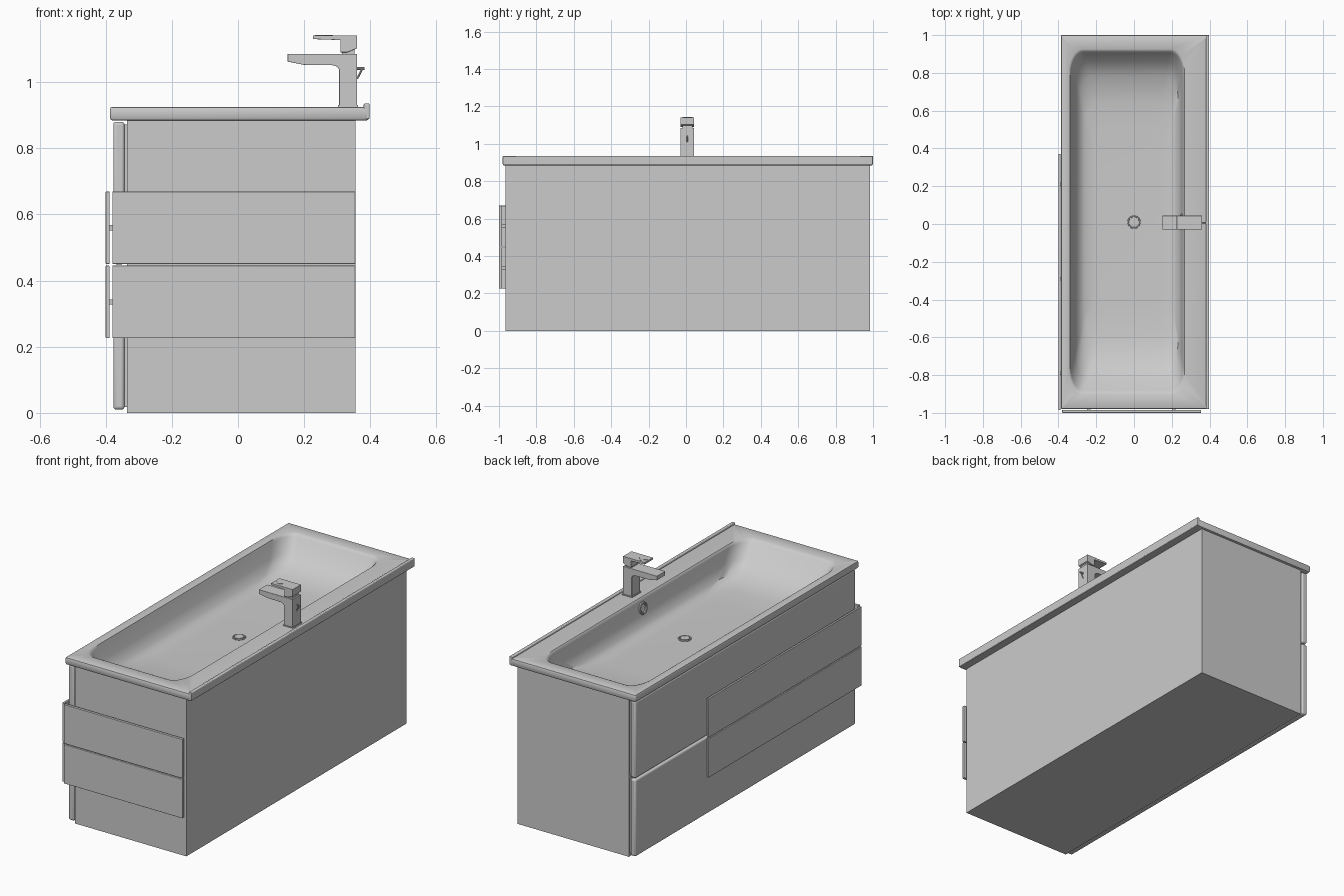
import bpy, bmesh, math
from mathutils import Vector, Matrix

cube = bpy.data.objects.get("Cube")
if cube:
    bpy.data.objects.remove(cube, do_unlink=True)

grey = bpy.data.materials.new("light grey")
grey.use_nodes = True
COLOUR = (0.6, 0.6, 0.6, 1)
grey.diffuse_color = COLOUR
next(n for n in grey.node_tree.nodes if n.type == "BSDF_PRINCIPLED").inputs["Base Color"].default_value = COLOUR


def finish(name, bm, bevel=0, smooth=False, fix=True):
    if fix:
        bmesh.ops.recalc_face_normals(bm, faces=bm.faces)
    mesh = bpy.data.meshes.new(name)
    bm.to_mesh(mesh)
    bm.free()
    mesh.materials.append(grey)
    ob = bpy.data.objects.new(name, mesh)
    bpy.context.collection.objects.link(ob)
    if bevel:
        mod = ob.modifiers.new("soft edges", "BEVEL")
        mod.width, mod.segments = bevel, 3
    if smooth or bevel:
        bpy.ops.object.select_all(action="DESELECT")
        ob.select_set(True)
        bpy.context.view_layer.objects.active = ob
        bpy.ops.object.shade_smooth_by_angle(angle=math.radians(35))
    return ob


def box(name, x, y, z, bevel=0, open_top=False):
    bm = bmesh.new()
    bmesh.ops.create_cube(bm, size=1)
    for v in bm.verts:
        v.co = [r[0] + (c + 0.5) * (r[1] - r[0]) for c, r in zip(v.co, (x, y, z))]
    if open_top:
        top = [f for f in bm.faces if f.calc_center_median().z > z[1] - 0.001]
        bmesh.ops.delete(bm, geom=top, context="FACES_ONLY")
    return finish(name, bm, bevel)


def prism(name, outline, y, bevel=0):
    """Side outline in x and z, extruded along y."""
    bm = bmesh.new()
    face = bm.faces.new([bm.verts.new((a, y[0], b)) for a, b in outline])
    side = bmesh.ops.extrude_face_region(bm, geom=[face])["geom"]
    for v in side:
        if isinstance(v, bmesh.types.BMVert):
            v.co.y = y[1]
    return finish(name, bm, bevel)


def rod(name, start, end, radius, sides=24):
    a, b = Vector(start), Vector(end)
    bm = bmesh.new()
    bmesh.ops.create_cone(bm, cap_ends=True, segments=sides, radius1=radius, radius2=radius, depth=(b - a).length)
    turn = (b - a).to_track_quat("Z", "Y").to_matrix().to_4x4()
    bmesh.ops.transform(bm, matrix=Matrix.Translation((a + b) / 2) @ turn, verts=bm.verts)
    return finish(name, bm, smooth=sides > 8)


def ring(name, radius, thick, place):
    bm = bmesh.new()
    n, m = 28, 8
    rows = []
    for i in range(n):
        a = math.tau * i / n
        row = []
        for j in range(m):
            b = math.tau * j / m
            r = radius + thick * math.cos(b)
            row.append(bm.verts.new(place @ Vector((r * math.cos(a), r * math.sin(a), thick * math.sin(b)))))
        rows.append(row)
    for i in range(n):
        for j in range(m):
            p, q, k = rows[i], rows[(i + 1) % n], (j + 1) % m
            bm.faces.new((p[j], q[j], q[k], p[k]))
    return finish(name, bm, smooth=True)


# Cabinet carcass and the two drawer fronts on its long side
LENGTH = (-0.965, 0.985)
box("cabinet", (-0.335, 0.355), LENGTH, (0, 0.886), open_top=True)
for name, low, high in (("lower", 0.01, 0.441), ("upper", 0.449, 0.88)):
    box(name + "_drawer_front", (-0.377, -0.343), LENGTH, (low, high), bevel=0.009)
    box(name + "_drawer_core", (-0.346, -0.33), (-0.955, 0.975), (low + 0.008, high - 0.008))

# Overlay panels wrapping one corner, on small spacers
for name, low, high in (("lower", 0.226, 0.445), ("upper", 0.45, 0.669)):
    mid = (low + high) / 2
    box(name + "_front_panel", (-0.4, -0.388), (-0.985, 0.37), (low, high), bevel=0.002)
    box(name + "_side_panel", (-0.38, 0.355), (-1.0, -0.984), (low, high), bevel=0.002)
    for y in (-0.8, -0.3, 0.2):
        box(name + "_front_spacer", (-0.39, -0.375), (y, y + 0.02), (mid - 0.008, mid + 0.008))
    for x in (-0.25, 0.2):
        box(name + "_side_spacer", (x, x + 0.02), (-0.986, -0.96), (mid - 0.008, mid + 0.008))


# Washbasin: slab edge, flat rim and bowl in one surface
def rounded(x0, x1, y0, y1, z, rx, ry, steps=8):
    pts = []
    corners = ((x1 - rx, y1 - ry), (x0 + rx, y1 - ry), (x0 + rx, y0 + ry), (x1 - rx, y0 + ry))
    for q, (cx, cy) in enumerate(corners):
        for i in range(steps + 1):
            a = math.pi / 2 * (q + i / steps)
            pts.append((cx + rx * math.cos(a), cy + ry * math.sin(a), z))
    return pts


def loop(bm, pts):
    verts = [bm.verts.new(p) for p in pts]
    return verts, [bm.edges.new((verts[i - 1], verts[i])) for i in range(len(verts))]


def join(bm, a, b):
    for i in range(len(a)):
        bm.faces.new((a[i - 1], a[i], b[i], b[i - 1]))


bm = bmesh.new()
outer = []
for inset, z in ((0.006, 0.925), (0.002, 0.923), (0, 0.917), (0, 0.892), (0.003, 0.886), (0.008, 0.884), (0.045, 0.884)):
    outer.append(loop(bm, rounded(-0.387 + inset, 0.396 - inset, -0.98 + inset, 1 - inset, z, 0.006, 0.006, 3)))
bowl = []
for x0, x1, y0, y1, z in (
    (-0.345, 0.268, -0.90, 0.925, 0.925),
    (-0.339, 0.264, -0.892, 0.917, 0.921),
    (-0.335, 0.261, -0.88, 0.908, 0.91),
    (-0.315, 0.25, -0.82, 0.86, 0.84),
    (-0.29, 0.235, -0.74, 0.78, 0.787),
    (-0.26, 0.21, -0.6, 0.64, 0.766),
    (-0.2, 0.16, -0.45, 0.5, 0.761),
):
    bowl.append(loop(bm, rounded(x0, x1, y0, y1, z, 0.07, 0.13)))
for group in (outer, bowl):
    for a, b in zip(group, group[1:]):
        join(bm, a[0], b[0])
bm.faces.new(bowl[-1][0])
bmesh.ops.triangle_fill(bm, use_beauty=True, edges=outer[0][1] + bowl[0][1])
bmesh.ops.recalc_face_normals(bm, faces=bm.faces)
if sum(f.normal.z for f in bm.faces if f.calc_center_median().z > 0.9249) < 0:
    bmesh.ops.reverse_faces(bm, faces=bm.faces)
finish("washbasin", bm, smooth=True, fix=False)
box("back_lip", (0.38, 0.398), (-0.98, 1.0), (0.888, 0.935), bevel=0.004)

# Drain and overflow
rod("drain_plug", (0, 0.01, 0.758), (0, 0.01, 0.767), 0.024)
ring("drain_ring", 0.031, 0.004, Matrix.Translation((0, 0.01, 0.763)))
ring("overflow_ring", 0.028, 0.007, Matrix.Translation((0.253, 0.02, 0.87)) @ Matrix.Rotation(math.radians(-81), 4, "Y"))

# Mixer tap
WIDE = (-0.03, 0.044)
box("tap_base", (0.302, 0.363), (-0.033, 0.047), (0.922, 0.93))
prism("tap_body_and_spout", [
    (0.306, 0.925), (0.36, 0.925), (0.36, 1.085), (0.15, 1.085), (0.15, 1.062),
    (0.2, 1.052), (0.285, 1.051), (0.3, 1.047), (0.306, 1.038)], WIDE, bevel=0.001)
box("tap_cartridge", (0.314, 0.352), (-0.02, 0.034), (1.08, 1.11))
prism("tap_lever", [
    (0.31, 1.09), (0.33, 1.09), (0.36, 1.102), (0.36, 1.141), (0.226, 1.141), (0.226, 1.13), (0.31, 1.127)],
    WIDE, bevel=0.001)
rod("lever_marker", (0.26, 0.007, 1.138), (0.26, 0.007, 1.143), 0.027, sides=4)
rod("pull_rod", (0.355, 0.007, 1.041), (0.382, 0.007, 1.041), 0.004, sides=8)
rod("pull_rod_stem", (0.376, 0.007, 1.041), (0.36, 0.007, 1.01), 0.003, sides=8)
